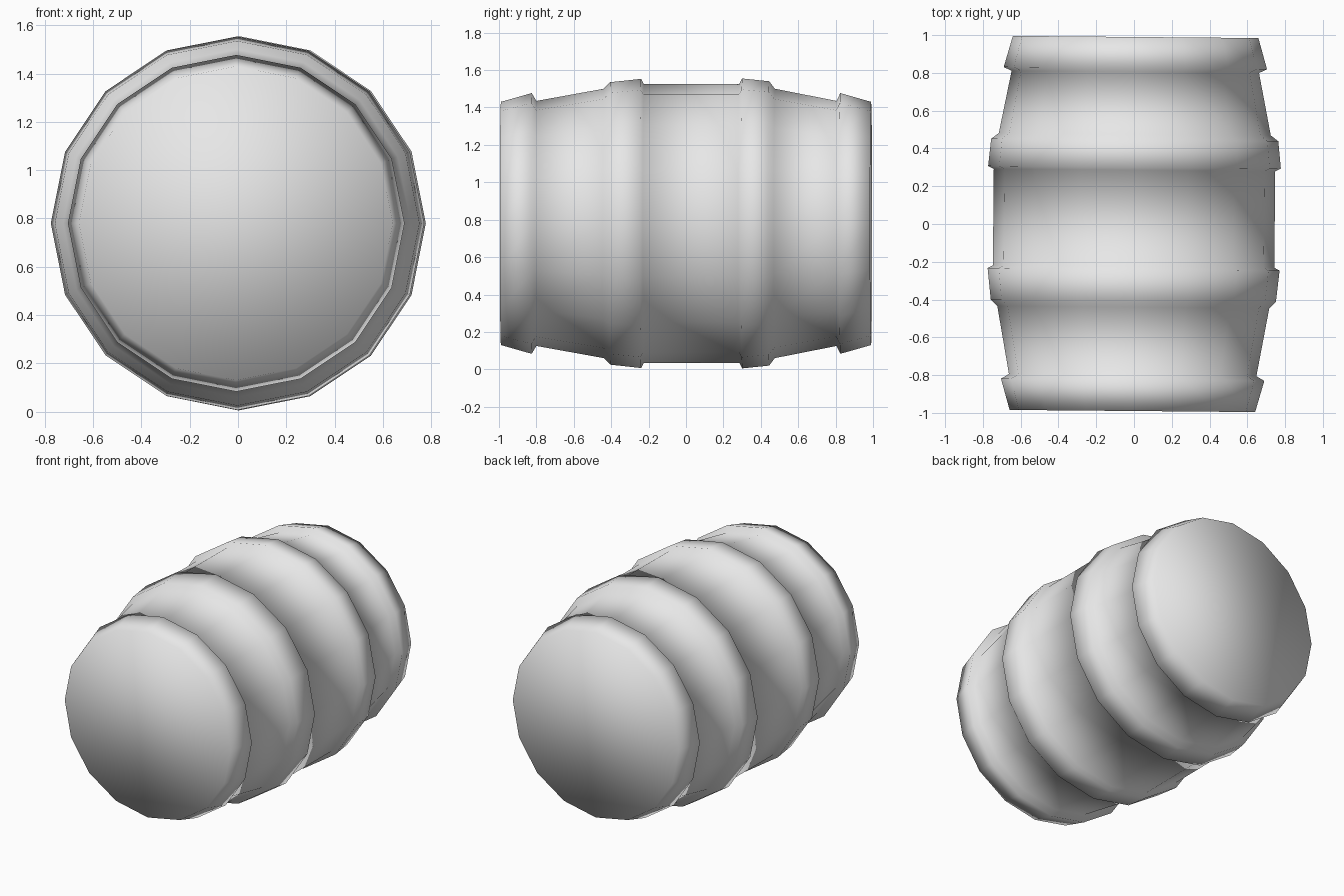
import bpy
import bmesh
from math import sin, cos, pi, radians
from mathutils import Matrix

default = bpy.data.objects.get("Cube")
if default:
    bpy.data.objects.remove(default, do_unlink=True)

SIDES = 16
AXIS_HEIGHT = 0.78

# Profile from front to back: (position along the barrel, radius)
PROFILE = [
    (-0.99, 0.65), (-0.825, 0.697), (-0.80, 0.655),              # front rim
    (-0.44, 0.72), (-0.405, 0.755), (-0.24, 0.773), (-0.225, 0.745),  # front hoop
    (0.285, 0.745), (0.30, 0.775), (0.445, 0.76), (0.475, 0.72),   # back hoop
    (0.805, 0.655), (0.825, 0.697), (0.99, 0.65),                # back rim
]

# Plain grey body colour
grey = bpy.data.materials.new("plain_grey")
grey.use_nodes = True
grey.diffuse_color = (0.8, 0.8, 0.8, 1)
grey.node_tree.nodes["Principled BSDF"].inputs["Base Color"].default_value = grey.diffuse_color

# Barrel lying on its side: rings of the profile, skinned and capped
bm = bmesh.new()
rings = []
for y, radius in PROFILE:
    angles = [2 * pi * k / SIDES for k in range(SIDES)]
    rings.append([bm.verts.new((radius * cos(a), y, radius * sin(a))) for a in angles])
for near, far in zip(rings, rings[1:]):
    for k in range(SIDES):
        n = (k + 1) % SIDES
        bm.faces.new((near[k], near[n], far[n], far[k]))
bm.faces.new(rings[0])
bm.faces.new(rings[-1])
bmesh.ops.recalc_face_normals(bm, faces=bm.faces)
for face in bm.faces:
    face.smooth = True

# The barrel lies very slightly askew
placement = Matrix.Translation((0, 0, AXIS_HEIGHT)) @ Matrix.Rotation(radians(-0.5), 4, "Z")
bmesh.ops.transform(bm, matrix=placement, verts=bm.verts)

mesh = bpy.data.meshes.new("barrel")
bm.to_mesh(mesh)
bm.free()
mesh.materials.append(grey)
barrel = bpy.data.objects.new("barrel", mesh)
bpy.context.collection.objects.link(barrel)
